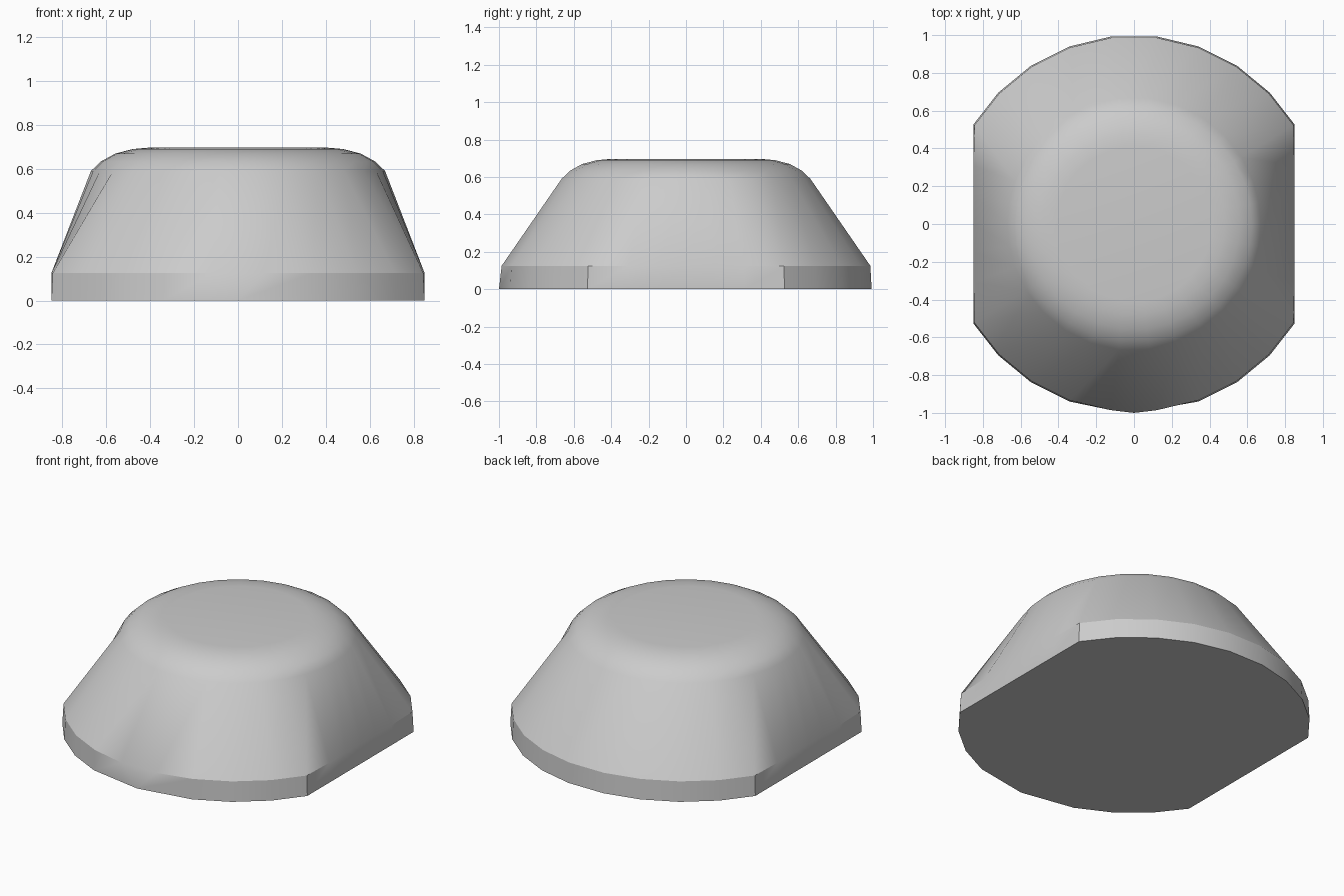
import bpy
import bmesh
from math import radians, sin, cos

cube = bpy.data.objects.get("Cube")
if cube:
    bpy.data.objects.remove(cube, do_unlink=True)

# Plain grey finish
grey = bpy.data.materials.new("plain_grey")
grey.use_nodes = True
colour = (0.6, 0.6, 0.6, 1.0)
grey.diffuse_color = colour
grey.node_tree.nodes["Principled BSDF"].inputs["Base Color"].default_value = colour

# Angles round the outline, measured from the front, mirrored into four quadrants
QUARTER = [7, 20, 33, 46, 58.2, 70, 80]
HALF = QUARTER + [90] + [180 - a for a in reversed(QUARTER)]
ANGLES = HALF + [360 - a for a in reversed(HALF)]
FLAT_X = 0.85          # the two flattened sides

# Radius and height of each level: skirt, sloping wall, rounded shoulder
LEVELS = [(1.0, 0.0), (0.993, 0.125), (0.67, 0.59), (0.625, 0.633),
          (0.56, 0.669), (0.48, 0.69), (0.41, 0.696)]


def ring(bm, radius, z):
    verts = []
    for a in ANGLES:
        # the foot comes to a single point at the front centre
        if z == 0 and a in (ANGLES[0], ANGLES[-1]):
            a = 0
        s, c = sin(radians(a)), cos(radians(a))
        r = min(radius, FLAT_X / max(abs(s), 0.01))
        verts.append(bm.verts.new((r * s, -r * c, z)))
    return verts


# Knob body lofted through the levels
bm = bmesh.new()
rings = [ring(bm, r, z) for r, z in LEVELS]
n = len(ANGLES)
for low, high in zip(rings, rings[1:]):
    for i in range(n):
        j = (i + 1) % n
        bm.faces.new((low[i], low[j], high[j], high[i]))
bm.faces.new(rings[-1])
bm.faces.new(rings[0][::-1])
bmesh.ops.remove_doubles(bm, verts=bm.verts, dist=0.0001)
bmesh.ops.recalc_face_normals(bm, faces=bm.faces)

mesh = bpy.data.meshes.new("knob_body")
bm.to_mesh(mesh)
bm.free()
mesh.materials.append(grey)
knob = bpy.data.objects.new("knob_body", mesh)
bpy.context.collection.objects.link(knob)

# Smooth shading with sharp skirt edges
bpy.ops.object.select_all(action="DESELECT")
knob.select_set(True)
bpy.context.view_layer.objects.active = knob
bpy.ops.object.shade_smooth_by_angle(angle=radians(30))
